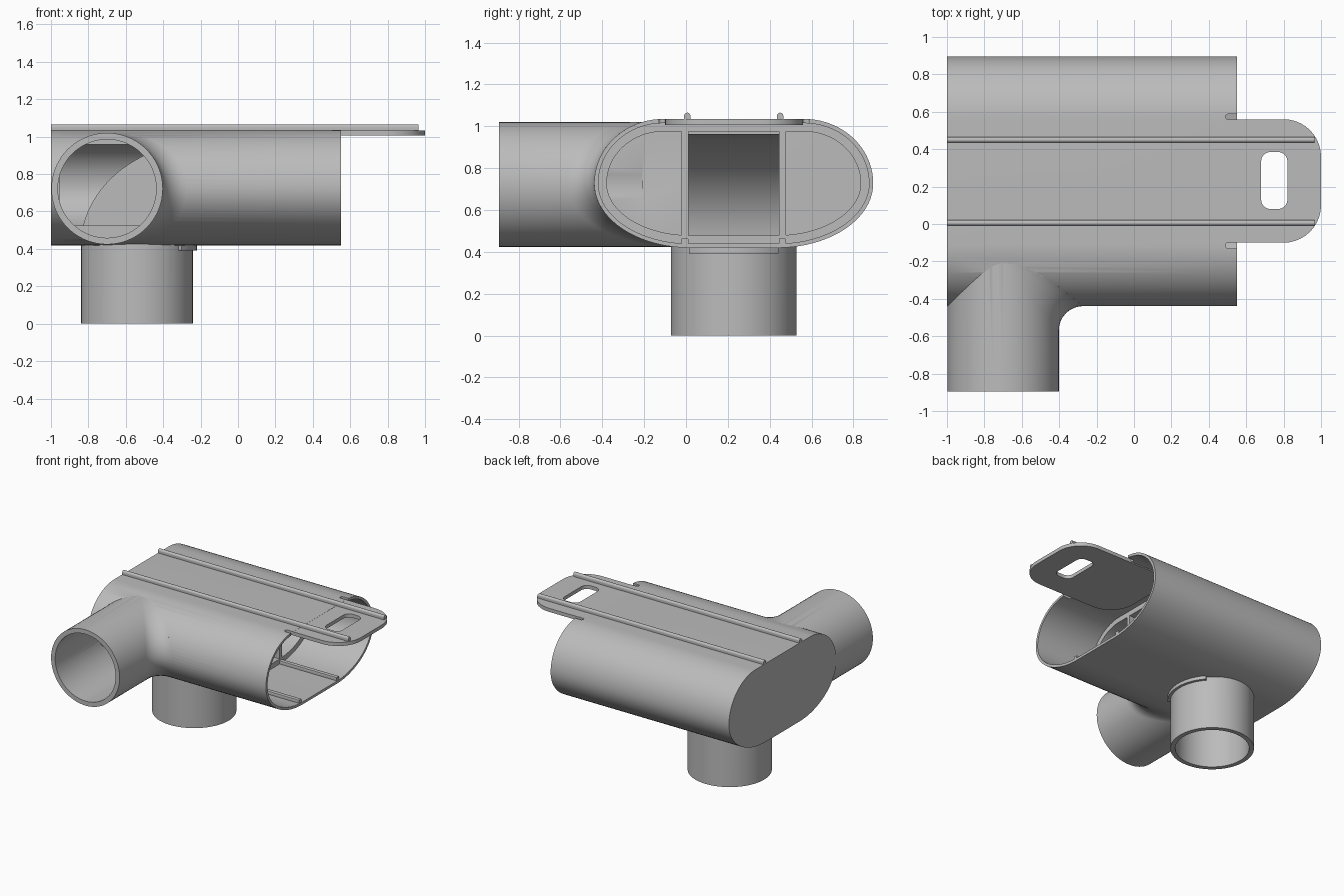
import bpy, bmesh, math
from math import sin, cos, pi, sqrt

cube = bpy.data.objects.get("Cube")
if cube:
    bpy.data.objects.remove(cube, do_unlink=True)

grey = bpy.data.materials.new("plain grey")
grey.use_nodes = True
grey.diffuse_color = (0.5, 0.5, 0.5, 1)
grey.node_tree.nodes["Principled BSDF"].inputs["Base Color"].default_value = (0.5, 0.5, 0.5, 1)

# Body cross-section: centre, half width, half height, corner lengths
CY, CZ, HW, HH = 0.228, 0.727, 0.667, 0.308
TOP, BOTTOM = 0.33, 0.46


def loft(name, rings):
    """Closed solid through matching rings of points."""
    bm = bmesh.new()
    loops = [[bm.verts.new(p) for p in ring] for ring in rings]
    n = len(loops[0])
    for a, b in zip(loops, loops[1:]):
        for i in range(n):
            j = (i + 1) % n
            bm.faces.new((a[i], a[j], b[j], b[i]))
    bm.faces.new(loops[0])
    bm.faces.new(loops[-1])
    bmesh.ops.remove_doubles(bm, verts=bm.verts, dist=1e-5)
    bmesh.ops.recalc_face_normals(bm, faces=bm.faces)
    mesh = bpy.data.meshes.new(name)
    bm.to_mesh(mesh)
    bm.free()
    mesh.materials.append(grey)
    ob = bpy.data.objects.new(name, mesh)
    bpy.context.collection.objects.link(ob)
    return ob


def prism(name, pts, axis, lo, hi):
    """Extrude a flat outline along one axis."""
    def place(p, d):
        q = list(p)
        q.insert("xyz".index(axis), d)
        return q
    return loft(name, [[place(p, d) for p in pts] for d in (lo, hi)])


def circle(cx, cy, r, n=72):
    return [(cx + r * cos(2 * pi * i / n), cy + r * sin(2 * pi * i / n)) for i in range(n)]


def rounded(x0, x1, y0, y1, r, n=10):
    pts = []
    corners = ((x1 - r, y1 - r), (x0 + r, y1 - r), (x0 + r, y0 + r), (x1 - r, y0 + r))
    for k, (cx, cy) in enumerate(corners):
        for i in range(n + 1):
            t = (k + i / n) * pi / 2
            pts.append((cx + r * cos(t), cy + r * sin(t)))
    return pts


def section(off, n=20):
    """Body outline, inset by off."""
    pts = []
    for k in range(4):
        a = (TOP if k < 2 else BOTTOM) - off
        side = 1 if k in (0, 3) else -1
        for i in range(n + 1):
            t = (k + i / n) * pi / 2
            if k == 3 and i == n:
                continue
            p = (CY + side * (HW - off - a) + a * cos(t), CZ + (HH - off) * sin(t))
            if not pts or math.dist(p, pts[-1]) > 1e-5:
                pts.append(p)
    return pts


def wall_y(z):
    """Front surface of the body at height z."""
    k = (z - CZ) / HH
    a = TOP if k > 0 else BOTTOM
    return CY - (HW - a) - a * sqrt(max(0, 1 - k * k))


def boolean(ob, other, op):
    mod = ob.modifiers.new(op, "BOOLEAN")
    mod.operation, mod.solver, mod.object = op, "EXACT", other
    bpy.context.view_layer.objects.active = ob
    bpy.ops.object.modifier_apply(modifier=mod.name)
    bpy.data.objects.remove(other, do_unlink=True)


def side_tube(cx, cz, r, n=72, steps=8):
    """Side tube whose inner side flares into the body."""
    rings = [[], *[[] for _ in range(steps + 1)], []]
    for i in range(n):
        t = 2 * pi * i / n
        x, z = cx + r * cos(t), cz + r * sin(t)
        c = cos(t)
        flare = 0.13 * sqrt(c) if c > 1e-4 else 0
        rings[0].append((x, -0.895, z))
        for s in range(steps + 1):
            p = s / steps * pi / 2
            rings[s + 1].append((x + flare * (1 - cos(p)), wall_y(z) - flare * (1 - sin(p)), z))
        rings[-1].append((x + flare, 0.1, z))
    return loft("side tube", rings)


# Hollow body with side tube and bottom spout
body = prism("body", section(0), "x", -1, 0.55)
boolean(body, side_tube(-0.7, 0.722, 0.298), "UNION")
boolean(body, prism("spout", circle(-0.54, CY, 0.3), "z", 0, 0.5), "UNION")
boolean(body, prism("cavity", section(0.06), "x", -0.955, 0.1), "DIFFERENCE")
boolean(body, prism("mouth", section(0.02), "x", 0.05, 0.6), "DIFFERENCE")
boolean(body, prism("side bore", circle(-0.7, 0.722, 0.263), "y", -1, -0.21), "DIFFERENCE")
boolean(body, prism("spout bore", circle(-0.54, CY, 0.265), "z", -0.1, 0.6), "DIFFERENCE")
for y in (-0.13, 0.558):
    boolean(body, prism("notch", rounded(0.49, 0.65, y, y + 0.03, 0.014, 5), "z", 0.98, 1.1), "DIFFERENCE")

# Sliding tongue with finger hole
tongue = prism("tongue", rounded(0.1, 1, -0.1, 0.56, 0.2), "z", 1.006, 1.034)
boolean(tongue, prism("finger hole", rounded(0.68, 0.82, 0.08, 0.385, 0.05), "z", 0.9, 1.1), "DIFFERENCE")

# Curved chute between two dividers, guiding down to the spout
arc = [math.radians(90 + 86 * i / 24) for i in range(25)]
outer = [(-0.14 + 0.7 * cos(t), 0.42 + 0.56 * sin(t)) for t in arc]
inner = [(-0.14 + 0.68 * cos(t), 0.42 + 0.54 * sin(t)) for t in arc]
chute = prism("chute", outer + inner[::-1], "y", 0, 0.455)
parts = [body, tongue, chute]

for side in (-1, 1):
    label = "left" if side < 0 else "right"
    y = CY + side * 0.233
    parts.append(prism(label + " divider", outer + [(-0.84, 0.45), (0.05, 0.45), (0.05, 0.98)],
                       "y", y - 0.016, y + 0.016))
    parts.append(prism(label + " floor rail", rounded(y - 0.016, y + 0.016, 0.43, 0.465, 0.004, 2),
                       "x", 0.04, 0.545))
    # Round-topped rib along the top
    y = CY + side * 0.222
    parts.append(prism(label + " top rib", rounded(y - 0.015, y + 0.015, 1.02, 1.065, 0.0145, 6),
                       "x", -1, 0.965))

# Crescent lip beside the spout
angles = [math.radians(-42 + 84 * i / 16) for i in range(17)]
lip = [(-0.54 + r * cos(t), CY + r * sin(t))
       for r, ts in ((0.32, angles), (0.28, angles[::-1])) for t in ts]
parts.append(prism("spout lip", lip, "z", 0.392, 0.43))

bpy.ops.object.select_all(action="DESELECT")
for ob in parts:
    ob.select_set(True)
bpy.context.view_layer.objects.active = body
bpy.ops.object.shade_smooth_by_angle(angle=math.radians(30))
